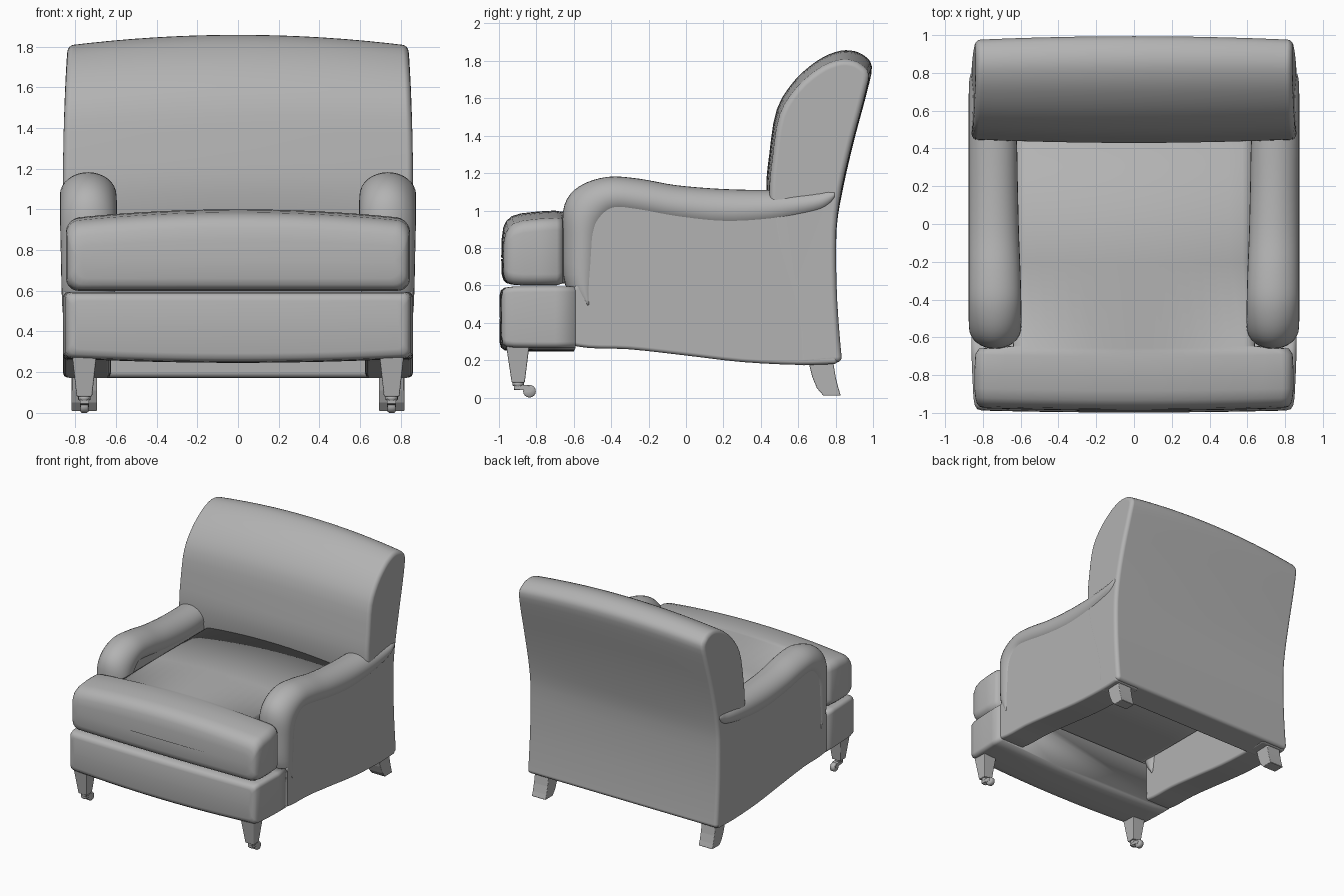
import bpy, bmesh
from math import sin, cos, pi
from mathutils import Vector

if "Cube" in bpy.data.objects:
    bpy.data.objects.remove(bpy.data.objects["Cube"])

# mid-grey upholstery
GREY = bpy.data.materials.new("grey_fabric")
GREY.diffuse_color = (.45, .45, .45, 1)
GREY.use_nodes = True
GREY.node_tree.nodes["Principled BSDF"].inputs["Base Color"].default_value = GREY.diffuse_color


def smooth(pts, n=4):
    """Catmull-Rom curve through points, sharp at both ends."""
    v = [Vector(p) for p in pts]
    v = [2 * v[0] - v[1]] + v + [2 * v[-1] - v[-2]]
    out = []
    for i in range(1, len(v) - 2):
        a, b, c, d = v[i - 1:i + 3]
        for k in range(n):
            t = k / n
            out.append(0.5 * (2 * b + (c - a) * t + (2 * a - 5 * b + 4 * c - d) * t * t
                              + (3 * b - a - 3 * c + d) * t ** 3))
    return out + [v[-2]]


def loft(name, rings, mirror=False, bevel=0, flat=False):
    """Skin equal-length closed rings and cap both ends."""
    bm = bmesh.new()
    rows = [[bm.verts.new(p) for p in r] for r in rings]
    n = len(rows[0])
    for a, b in zip(rows, rows[1:]):
        for i in range(n):
            j = (i + 1) % n
            bm.faces.new((a[i], a[j], b[j], b[i]))
    bm.faces.new(rows[0])
    bm.faces.new(rows[-1])
    bmesh.ops.recalc_face_normals(bm, faces=bm.faces)
    for f in bm.faces:
        f.smooth = not flat
    me = bpy.data.meshes.new(name)
    bm.to_mesh(me)
    bm.free()
    me.materials.append(GREY)
    ob = bpy.data.objects.new(name, me)
    bpy.context.collection.objects.link(ob)
    if bevel:
        m = ob.modifiers.new("bevel", 'BEVEL')
        m.width, m.segments, m.angle_limit = bevel, 4, 0.9
        m.use_clamp_overlap = False
        m.harden_normals = not flat
    if mirror:
        m = ob.modifiers.new("mirror", 'MIRROR')
        m.use_mirror_merge = False
    return ob


def padded_ring(y, w, zb, zt, r, crown_top, crown_low, bow):
    """Rounded rectangle across x with crowned top, bottom and front."""
    r = min(r, (zt - zb) * .45)
    pts = []
    for cx, cz, a0 in ((w - r, zt - r, 0), (-w + r, zt - r, 90),
                       (-w + r, zb + r, 180), (w - r, zb + r, 270)):
        arc = [(cx + r * cos((a0 + k * 18) * pi / 180),
                cz + r * sin((a0 + k * 18) * pi / 180)) for k in range(6)]
        pts += arc
        if a0 in (0, 180):
            x0, z0 = arc[-1]
            pts += [(x0 - 2 * x0 * k / 16, z0) for k in range(1, 16)]
    zm = (zb + zt) / 2
    out = []
    for x, z in pts:
        c = max(0, 1 - (x / w) ** 2)
        dz = crown_top * c if z > zm else -crown_low * c
        out.append((x, y - bow * c, z + dz))
    return out


# seat cushion, T-shaped around the arm fronts
stations = [(-.976, .77, .74, .75, 0), (-.974, .80, .66, .82, .6), (-.965, .82, .63, .865, 1),
            (-.95, .832, .613, .898, 1), (-.92, .84, .604, .925, 1), (-.87, .845, .6, .94, 1),
            (-.78, .845, .6, .95, 1), (-.69, .84, .6, .955, 1), (-.66, .82, .61, .95, 1),
            (-.645, .64, .61, .95, 1), (-.2, .635, .6, .955, 1), (.6, .635, .6, .955, 1)]
loft("seat_cushion", [padded_ring(y, w, zb, zt, .06, .045 * k, 0, .012)
                      for y, w, zb, zt, k in stations])

# upholstered front rail
stations = [(-.988, .79, .42, .43), (-.986, .81, .315, .55), (-.98, .83, .29, .573),
            (-.96, .843, .275, .588), (-.92, .85, .27, .593), (-.8, .856, .268, .595),
            (-.7, .86, .268, .595), (-.59, .86, .268, .595)]
loft("front_rail", [padded_ring(y, w, zb, zt, .03, 0, .022 if i else 0, .01)
                    for i, (y, w, zb, zt) in enumerate(stations)])

# back rest: side profile swept across the width with a crowned top
profile = smooth([(.60, .17), (.58, .45), (.48, .8), (.43, 1.08), (.445, 1.3), (.485, 1.54),
                  (.58, 1.695), (.70, 1.80), (.80, 1.848), (.88, 1.856), (.95, 1.83),
                  (.994, 1.77), (.967, 1.63), (.90, 1.38), (.84, 1.12), (.805, .9),
                  (.805, .6), (.82, .35), (.835, .19)], 3)
rings = []
for i in range(17):
    u = -1 + i / 8
    ring = []
    for y, z in profile:
        h = max(0, (z - 1.1) / .75)
        x = u * (.86 - .022 * h * h)
        e = min(1, max(0, (z - .8) * 3))
        ring.append((x, .72 + (y - .72) * (1 - .07 * u * u * e), z - .052 * u * u * h))
    rings.append(ring)
loft("back_rest", rings, bevel=.03)

# side panels with a swooping lower edge
top = smooth([(.81, .18), (.795, .6), (.785, 1.06), (.7, 1.06), (.45, 1.03), (.2, 1.02),
              (-.05, 1.04), (-.25, 1.07), (-.4, 1.08), (-.5, 1.02), (-.56, .93),
              (-.575, .8), (-.58, .62), (-.65, .52), (-.66, .29)], 3)
low = smooth([(-.66, .29), (-.52, .265), (-.3, .258), (0, .225), (.3, .19),
              (.6, .175), (.81, .18)], 3)
outline = top + low[1:-1]
loft("side_panel", [[(x, y, z) for y, z in outline] for x in (.625, .74, .859)],
     mirror=True, bevel=.02)

# rolled arms: outer y,z / inner y,z / half width / centre x
arm = smooth([(.795, 1.105, .795, 1.075, .03, .835), (.76, 1.122, .76, 1.04, .08, .792),
              (.68, 1.115, .68, 1.005, .115, .76), (.45, 1.11, .45, .963, .127, .748),
              (.2, 1.115, .2, .95, .13, .745), (-.05, 1.135, -.05, .975, .133, .742),
              (-.25, 1.17, -.25, 1.01, .137, .738), (-.42, 1.18, -.39, 1.02, .139, .736),
              (-.57, 1.13, -.47, .96, .14, .735), (-.65, 1.03, -.50, .88, .139, .735),
              (-.66, .85, -.505, .78, .136, .735), (-.645, .6, -.51, .62, .132, .735),
              (-.54, .48, -.515, .5, .127, .735)], 4)


def arm_ring(s):
    oy, oz, iy, iz, w, cx = s
    iy, iz = oy + (iy - oy) * 1.4, oz + (iz - oz) * 1.4
    out = []
    for k in range(32):
        a = 2 * pi * k / 32
        t = .5 + .5 * sin(a)
        out.append((cx + w * cos(a), iy + (oy - iy) * t, iz + (oz - iz) * t))
    return out


loft("rolled_arm", [arm_ring(s) for s in arm], mirror=True)


def leg_ring(cx, hx, y0, y1, z):
    return [(cx - hx, y0, z), (cx + hx, y0, z), (cx + hx, y1, z), (cx - hx, y1, z)]


# tapered front legs
loft("front_leg", [leg_ring(.755, .062, -.965, -.835, .3),
                   leg_ring(.755, .038, -.932, -.862, .08)],
     mirror=True, bevel=.006, flat=True)

# splayed rear legs
loft("rear_leg", [leg_ring(.755, .063, y0, y1, z) for y0, y1, z in
                  ((.65, .785, .24), (.66, .79, .17), (.675, .80, .11),
                   (.70, .815, .05), (.735, .828, .01))],
     mirror=True, bevel=.006, flat=True)


def circle(r, n=16):
    return [(r * cos(2 * pi * k / n), r * sin(2 * pi * k / n)) for k in range(n)]


# casters: stem, fork arm and wheel
loft("caster_stem", [[(.755 + a, -.897 + b, z) for a, b in circle(r)]
                     for r, z in ((.03, .085), (.03, .065), (.022, .06), (.022, .04))],
     mirror=True)
loft("caster_fork", [[(x, y, z) for y, z in ((-.92, .068), (-.85, .068), (-.82, .05),
                                             (-.83, .03), (-.87, .04), (-.92, .045))]
                     for x in (.733, .777)], mirror=True, flat=True)
loft("caster_wheel", [[(x, -.837 + a, .034 + b) for a, b in circle(r)]
                      for x, r in ((.735, .028), (.742, .034), (.768, .034), (.775, .028))],
     mirror=True)
